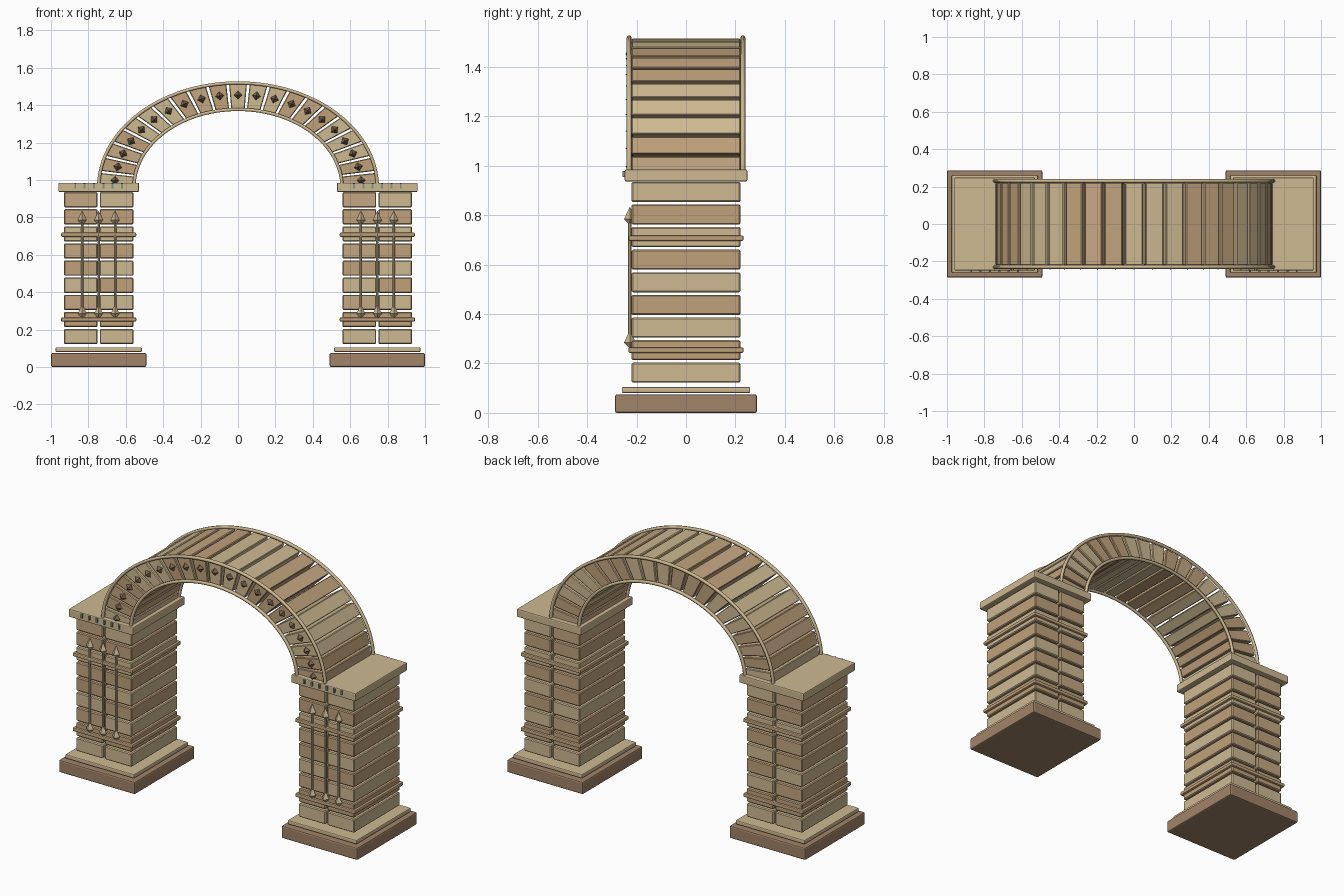
import bpy, bmesh, math
from mathutils import Matrix, Vector

if "Cube" in bpy.data.objects:
    bpy.data.objects.remove(bpy.data.objects["Cube"])


def mat(name, r, g, b):
    m = bpy.data.materials.new(name)
    m.diffuse_color = [(c / 255) ** 2.2 for c in (r, g, b)] + [1]
    m.use_nodes = True
    m.node_tree.nodes["Principled BSDF"].inputs["Base Color"].default_value = m.diffuse_color
    return m


LIGHT = mat("light_stone", 205, 184, 145)
TAN = mat("tan_stone", 190, 160, 122)
WARM = mat("warm_stone", 196, 166, 130)
BROWN = mat("brown_stone", 160, 130, 104)
DARK = mat("dark_stone", 122, 98, 78)
TEAL = mat("teal_inlay", 125, 150, 145)
TONES = [LIGHT, TAN, WARM]


def finish(name, bm, material, bevel=0.0, segments=1):
    bmesh.ops.recalc_face_normals(bm, faces=bm.faces)
    me = bpy.data.meshes.new(name)
    bm.to_mesh(me)
    bm.free()
    me.materials.append(material)
    ob = bpy.data.objects.new(name, me)
    bpy.context.collection.objects.link(ob)
    if bevel:
        mod = ob.modifiers.new("bevel", 'BEVEL')
        mod.width, mod.segments = bevel, segments
    return ob


def box(name, x, y, z, material, bevel=0.005, segments=1):
    """Box from (min, max) ranges on each axis."""
    bm = bmesh.new()
    bmesh.ops.create_cube(bm, size=1)
    for v in bm.verts:
        v.co = [r[0] if c < 0 else r[1] for c, r in zip(v.co, (x, y, z))]
    return finish(name, bm, material, bevel, segments)


def cone(bm, r1, r2, depth, loc, sides, rot=Matrix()):
    bmesh.ops.create_cone(bm, cap_ends=True, segments=sides, radius1=r1, radius2=r2,
                          depth=depth, matrix=Matrix.Translation(loc) @ rot)


def pillar(side, cx):
    def slab(name, hx, hy, z0, z1, material, bevel, seg=1):
        box(f"{side}_{name}", (cx - hx, cx + hx), (-hy, hy), (z0, z1), material, bevel, seg)

    # stepped base and capital
    slab("plinth", 0.255, 0.287, 0.0, 0.075, BROWN, 0.008, 2)
    slab("plinth_step", 0.231, 0.26, 0.08, 0.105, LIGHT, 0.006, 2)
    slab("capital", 0.216, 0.248, 0.936, 0.985, LIGHT, 0.006, 2)

    # nine open-jointed courses of paired blocks
    for row in range(9):
        z = 0.122 + row * 0.0915
        for col, (x0, x1) in enumerate(((-0.186, -0.006), (0.006, 0.186))):
            box(f"{side}_block_{row}_{col}", (cx + x0, cx + x1), (-0.22, 0.22),
                (z, z + 0.081), TONES[(row + (row * col) // 2) % 3])

    # projecting string bands
    for i, z in enumerate((0.254, 0.707)):
        slab(f"band_{i}", 0.201, 0.233, z - 0.011, z + 0.011, TAN, 0.006, 2)

    # double-headed spear ornaments on the front
    for i in (-1, 0, 1):
        x, y = cx + i * 0.088, -0.227
        bm = bmesh.new()
        cone(bm, 0.007, 0.007, 0.5, (x, y, 0.55), 8)
        for z in (0.285, 0.785):
            cone(bm, 0.024, 0.0, 0.05, (x, y, z + 0.025), 4)
            cone(bm, 0.006, 0.024, 0.02, (x, y, z - 0.01), 4)
        finish(f"{side}_spear_{i + 1}", bm, LIGHT)

    # small inlays along the capital front
    for i in range(6):
        x = cx + (i - 2.5) * 0.05
        box(f"{side}_inlay_{i}", (x - 0.005, x + 0.005), (-0.256, -0.24), (0.955, 0.98), TEAL, 0)


pillar("left", -0.745)
pillar("right", 0.745)

# flattened arch: a circle squashed to three quarters height
N, SPRING, SQUASH = 21, 0.96, 0.75


def arch(r, a, y):
    return Vector((-r * math.cos(a), y, SPRING + SQUASH * r * math.sin(a)))


step, gap = math.pi / N, math.radians(0.6)
for i in range(N):
    # wedge stone
    a0, a1 = i * step + gap, (i + 1) * step - gap
    bm = bmesh.new()
    rings = [[bm.verts.new(arch(r, a, y)) for r, a in
              ((0.555, a0), (0.742, a0), (0.742, a1), (0.555, a1))] for y in (-0.22, 0.22)]
    for ring in rings:
        bm.faces.new(ring)
    for k in range(4):
        j = (k + 1) % 4
        bm.faces.new((rings[0][k], rings[0][j], rings[1][j], rings[1][k]))
    finish(f"arch_stone_{i}", bm, TONES[(i * i + i // 2) % 3], 0.004)

    # pyramid stud on the front of each stone
    a = (i + 0.5) * step
    bm = bmesh.new()
    rot = Matrix.Rotation(a, 4, 'Y') @ Matrix.Rotation(math.pi / 2, 4, 'X')
    cone(bm, 0.025, 0.0, 0.027, arch(0.66, a, -0.2315), 4, rot)
    finish(f"arch_stud_{i}", bm, DARK)

# rounded mouldings on inner and outer edges, front and back
for edge, r in (("outer", 0.745), ("inner", 0.556)):
    for face, y in (("front", -0.23), ("back", 0.23)):
        cu = bpy.data.curves.new(f"{edge}_{face}_moulding", 'CURVE')
        cu.dimensions = '3D'
        cu.bevel_depth, cu.bevel_resolution, cu.use_fill_caps = 0.01, 1, True
        sp = cu.splines.new('POLY')
        sp.points.add(60)
        for k, p in enumerate(sp.points):
            p.co = (*arch(r, math.pi * k / 60, y), 1)
        cu.materials.append(LIGHT)
        bpy.context.collection.objects.link(bpy.data.objects.new(cu.name, cu))
